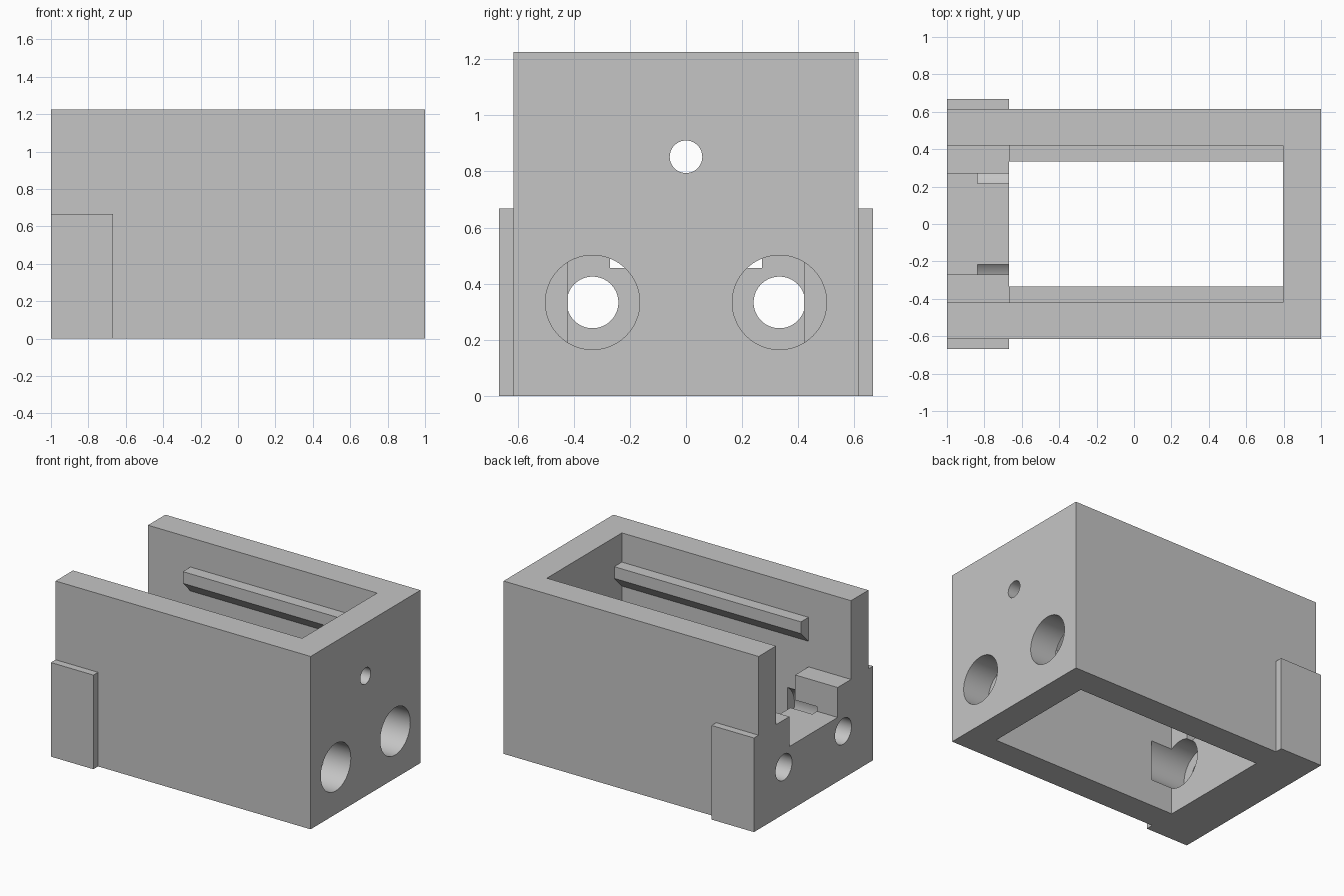
import bpy, bmesh, math
from mathutils import Matrix, Vector

default = bpy.data.objects.get("Cube")
if default:
    bpy.data.objects.remove(default, do_unlink=True)

grey = bpy.data.materials.new("plain grey")
grey.use_nodes = True
COLOUR = (0.56, 0.56, 0.56, 1)
grey.diffuse_color = COLOUR
grey.node_tree.nodes["Principled BSDF"].inputs["Base Color"].default_value = COLOUR


def make(name, bm):
    bmesh.ops.recalc_face_normals(bm, faces=bm.faces)
    mesh = bpy.data.meshes.new(name)
    bm.to_mesh(mesh)
    bm.free()
    mesh.materials.append(grey)
    obj = bpy.data.objects.new(name, mesh)
    bpy.context.collection.objects.link(obj)
    return obj


def box(name, x, y, z):
    bm = bmesh.new()
    bmesh.ops.create_cube(bm, size=1)
    for v in bm.verts:
        v.co = Vector([(a + b) / 2 + c * (b - a) for c, (a, b) in zip(v.co, (x, y, z))])
    return make(name, bm)


def cylinder_x(name, x, y, z, radius):
    bm = bmesh.new()
    turn = Matrix.Translation((sum(x) / 2, y, z)) @ Matrix.Rotation(math.pi / 2, 4, 'Y')
    bmesh.ops.create_cone(bm, cap_ends=True, segments=64, radius1=radius, radius2=radius,
                          depth=x[1] - x[0], matrix=turn)
    return make(name, bm)


def prism_x(name, x, profile):
    bm = bmesh.new()
    face = bm.faces.new([bm.verts.new((x[0], y, z)) for y, z in profile])
    ext = bmesh.ops.extrude_face_region(bm, geom=[face])["geom"]
    verts = [g for g in ext if isinstance(g, bmesh.types.BMVert)]
    bmesh.ops.translate(bm, vec=(x[1] - x[0], 0, 0), verts=verts)
    return make(name, bm)


def combine(body, tool, operation):
    tool.hide_render = True
    mod = body.modifiers.new(tool.name, 'BOOLEAN')
    mod.object, mod.operation, mod.solver = tool, operation, 'EXACT'
    bpy.context.view_layer.objects.active = body
    bpy.ops.object.modifier_apply(modifier=mod.name)
    bpy.data.objects.remove(tool, do_unlink=True)


HALF, WALL, STEP = 0.615, 0.42, 0.667     # outer half width, cavity half width, ledge height
INNER, FAR = -0.667, 0.797                # ends of the cavity
ROD = 0.333                               # rod hole offset and height

# Outer block with raised side pads
body = box("housing", (-1, 1), (-HALF, HALF), (0, 1.225))
for s in (-1, 1):
    pad = box("side_pad", (-1, INNER), sorted((s * 0.5, s * 0.667)), (0, STEP))
    combine(body, pad, 'UNION')

# Cavity through the block, open end and slot in the end wall
for name, x, half, z in (("cavity", (INNER, FAR), WALL, (-0.1, 1.4)),
                         ("open_end", (-1.1, 0), WALL, (STEP, 1.4)),
                         ("end_slot", (-1.1, 0), 0.27, (0.455, 1.4))):
    combine(body, box(name, x, (-half, half), z), 'DIFFERENCE')

# Rod holes and counterbores on both sides, and the single upper hole
for s in (-1, 1):
    for name, x, radius in (("bearing_hole", (FAR - 0.002, 1.1), 0.168),
                            ("counterbore", (-0.838, -0.5), 0.168),
                            ("rod_hole", (-1.1, -0.7), 0.092)):
        combine(body, cylinder_x(name, x, s * ROD, ROD, radius), 'DIFFERENCE')
combine(body, cylinder_x("screw_hole", (0.7, 1.1), 0, 0.852, 0.058), 'DIFFERENCE')

# Inner rails with sloped undersides
for s in (-1, 1):
    profile = [(s * y, z) for y, z in ((0.45, 1.018), (0.335, 1.018), (0.335, 0.935),
                                       (WALL, 0.848), (0.45, 0.848))]
    combine(body, prism_x("inner_rail", (INNER, 0.83), profile), 'UNION')

bpy.ops.object.select_all(action='DESELECT')
body.select_set(True)
bpy.context.view_layer.objects.active = body
bpy.ops.object.shade_smooth_by_angle(angle=math.radians(30))
